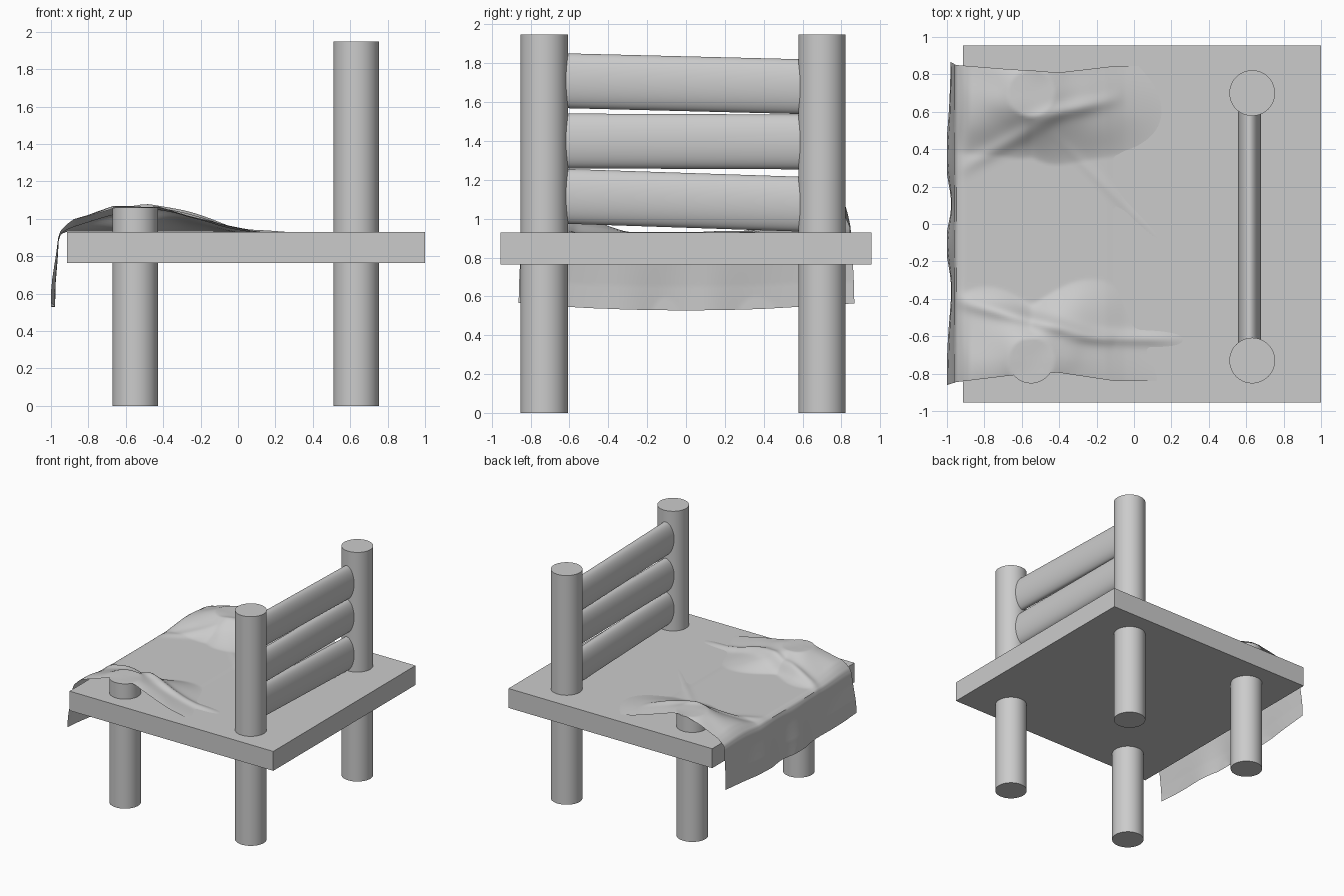
import bpy, bmesh, math
from mathutils import Vector, noise

if "Cube" in bpy.data.objects:
    bpy.data.objects.remove(bpy.data.objects["Cube"])


def finish(obj, name):
    obj.name = name
    bpy.ops.object.select_all(action='DESELECT')
    obj.select_set(True)
    bpy.context.view_layer.objects.active = obj
    bpy.ops.object.shade_smooth_by_angle(angle=math.radians(35))
    return obj


def post(name, x, y, top):
    bpy.ops.mesh.primitive_cylinder_add(vertices=64, radius=0.122, depth=top,
                                        location=(x, y, top / 2))
    return finish(bpy.context.object, name)


# Legs: short front legs poke through the seat, rear ones rise as back posts
for side, y in (("left", -0.73), ("right", 0.70)):
    post(f"front_leg_{side}", -0.55, y, 1.06)
    post(f"back_post_{side}", 0.632, y, 1.947)

# Seat slab
bpy.ops.mesh.primitive_cube_add(size=1, location=(0.0425, 0, 0.8475))
seat = bpy.context.object
seat.name = "seat"
seat.dimensions = (1.915, 1.91, 0.165)
bpy.ops.object.transform_apply(location=False, rotation=False, scale=True)

# Back slats: flattened, slightly tilted cylinders between the posts
for i, (za, zb) in enumerate(((1.115, 1.075), (1.40, 1.395), (1.71, 1.68))):
    bpy.ops.mesh.primitive_cylinder_add(vertices=64, radius=1, depth=1)
    slat = bpy.context.object
    slat.rotation_euler = (math.pi / 2, 0, 0)
    slat.scale = (0.062, 0.141, 1.24)
    bpy.ops.object.transform_apply(rotation=True, scale=True)
    slat.location = (0.618, -0.02, (za + zb) / 2)
    slat.rotation_euler = (math.atan2(zb - za, 1.2), 0, 0)
    finish(slat, f"back_slat_{i + 1}")


# Draped cloth: tents over the front legs and hangs over the seat edge
def interp(t, pts):
    for a, b in zip(pts, pts[1:]):
        if t <= b[0]:
            f = (t - a[0]) / (b[0] - a[0])
            return [p + (q - p) * f for p, q in zip(a[1:], b[1:])]
    return list(pts[-1][1:])


def fold(x, y, a, b, width, height):
    a, b, p = Vector(a), Vector(b), Vector((x, y))
    t = max(0, min(1, (p - a).dot(b - a) / (b - a).length_squared))
    d = (p - a - (b - a) * t).length
    return height * math.sin(math.pi * t) * math.exp(-(d / width) ** 2)


def tent(x, y, py):
    dx, dy = x + 0.55, y - py
    r = math.hypot(dx, dy)
    d = max(0, r - 0.125)
    c = dx / r if r > 1e-6 else 0
    reach = 0.2 + (0.36 if c > 0 else 0.26) * abs(c) ** 1.4
    reach *= 1 + 0.12 * math.sin(5 * math.atan2(dy, dx) + 4 * py)
    return 0.133 * max(0, 1 - d / reach) ** 1.3


def cloth_height(x, y):
    h = max(tent(x, y, 0.70), tent(x, y, -0.73))
    h += fold(x, y, (-1.0, 0.25), (-0.35, 0.62), 0.04, 0.014)
    h += fold(x, y, (-0.6, 0.55), (-0.05, 0.68), 0.04, 0.02)
    h += fold(x, y, (-0.45, 0.5), (0.25, -0.2), 0.025, 0.006)
    h += fold(x, y, (-1.05, -0.38), (-0.1, -0.63), 0.04, 0.035)
    h += fold(x, y, (-0.4, -0.6), (0.3, -0.62), 0.035, 0.018)
    h *= min(1, max(0, (x + 1.0) / 0.12))
    h += 0.05 * min(h, 0.1) * noise.noise(Vector((x * 7, y * 7, 0)))
    base = 0.932 - 0.005 * max(0, min(1, (x + 0.15) / 0.1))
    return base + h


# Cloth section (t, x, z) and side edges (x, left y, right y)
section = [(0, -0.992, 0.54), (0.12, -0.985, 0.66), (0.26, -0.968, 0.80),
           (0.35, -0.96, 0.885), (0.39, -0.948, 0.917), (0.43, -0.915, 0.932),
           (1.6, 0.29, 0.932)]
edges = [(-1.0, -0.865, 0.87), (-0.95, -0.845, 0.85), (-0.7, -0.815, 0.83),
         (-0.55, -0.797, 0.82), (-0.4, -0.795, 0.81), (-0.1, -0.84, 0.845),
         (0.35, -0.84, 0.845)]
NU, NV = 120, 130
bm = bmesh.new()
rows = []
for i in range(NU + 1):
    t = 1.6 * i / NU
    x0, z0 = interp(t, section)
    left, right = interp(x0, edges)
    row = []
    for j in range(NV + 1):
        y = left + (right - left) * j / NV
        hang = max(0, 1 - t / 0.39)
        x = x0 + 0.014 * hang * math.sin(9 * y + 1.5 * math.sin(4 * y))
        lift = cloth_height(x0, y) - 0.932
        z = z0 + lift + hang * (0.035 * (y / 0.86) ** 2 - 0.012)
        row.append(bm.verts.new((max(x, -1.0), y, z)))
    rows.append(row)
for a, b in zip(rows, rows[1:]):
    for j in range(NV):
        bm.faces.new((a[j], b[j], b[j + 1], a[j + 1]))
bmesh.ops.recalc_face_normals(bm, faces=bm.faces)
# Keep the open sheet facing upward
if sum(f.normal.z for f in bm.faces) < 0:
    bmesh.ops.reverse_faces(bm, faces=bm.faces)
mesh = bpy.data.meshes.new("draped_cloth")
bm.to_mesh(mesh)
bm.free()
cloth = bpy.data.objects.new("draped_cloth", mesh)
bpy.context.collection.objects.link(cloth)
finish(cloth, "draped_cloth")
